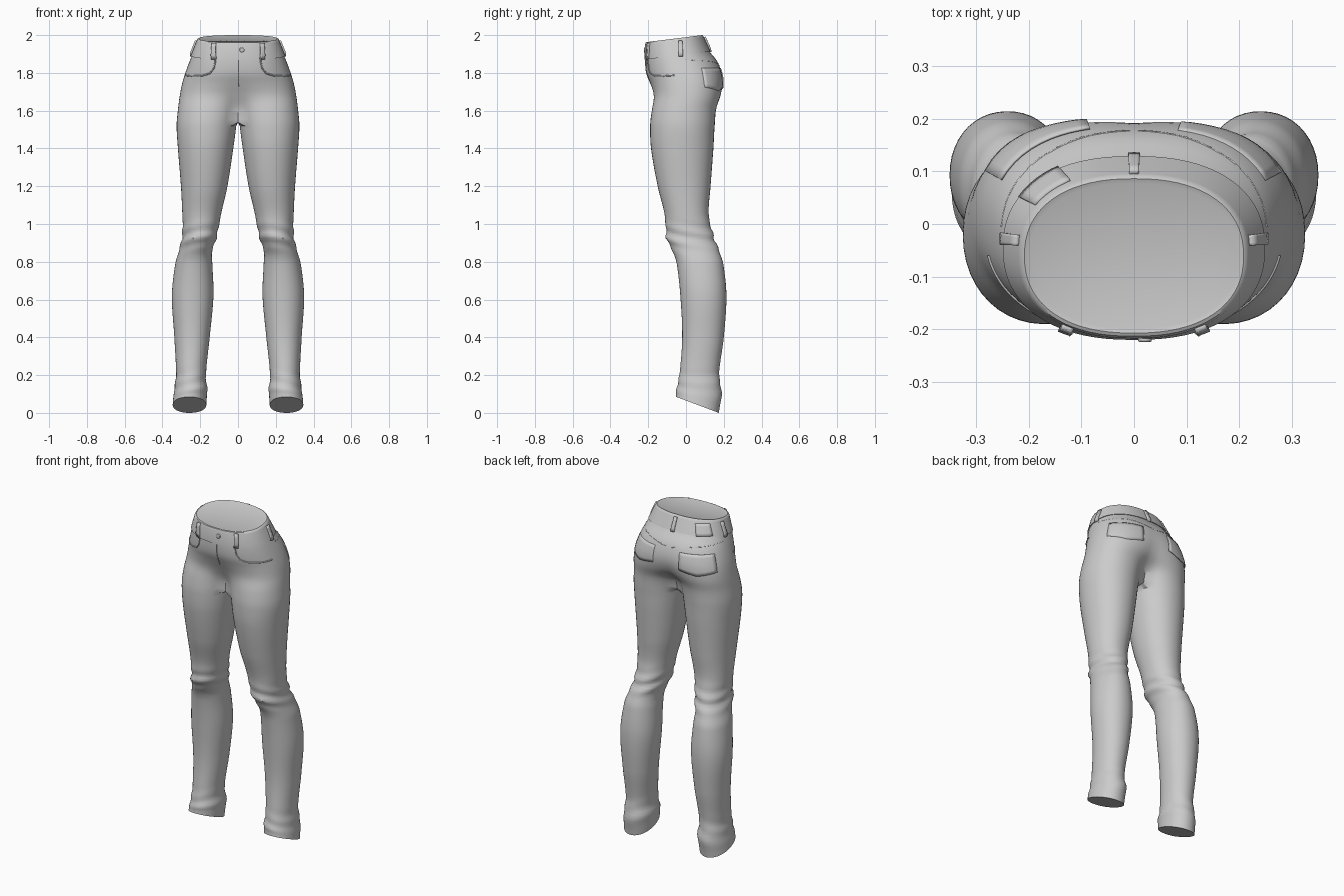
import bpy, bmesh
from math import sin, cos, pi, radians, exp
from mathutils import Vector
from mathutils.bvhtree import BVHTree

if "Cube" in bpy.data.objects:
    bpy.data.objects.remove(bpy.data.objects["Cube"])

M, N = 36, 52            # outer points, total points of a leg ring
ARC = radians(145)       # half-angle of the outer part of a ring


def spow(v, e):
    return (abs(v) ** e) * (1 if v >= 0 else -1)


def ring(s, inner):
    """One cross-section: blends from half a pelvis (k=0) to a full leg (k=1)."""
    zf, zb, xi, xo, yf, yb, k = s
    cx, rx, cy, ry = (xi + xo) / 2, (xo - xi) / 2, (yf + yb) / 2, (yb - yf) / 2
    zm, pts = (zf + zb) / 2, []
    for j in range(N if inner else M + 1):
        if j <= M:
            a = -ARC + 2 * ARC * j / M
        else:
            a = ARC + (2 * pi - 2 * ARC) * (j - M) / (N - M)
        # knee and ankle folds
        f = 1 + .055 * exp(-((zm - .93) / .055) ** 2) * sin(zm * 85 + 2.2 * sin(a) + 1.5 * cos(a))
        f += .03 * exp(-((zm - .15) / .06) ** 2) * sin(zm * 75 + 2 * cos(a))
        x = cx + rx * f * spow(cos(a), .95)
        y = cy + ry * f * spow(sin(a), .95)
        if k < 1:
            if j <= M:
                t = a * (pi / 2) / ARC
                x = k * x + (1 - k) * xo * spow(max(cos(t), 0), .86)
                y = k * y + (1 - k) * (cy + ry * spow(sin(t), .88))
            if j == 0 or j >= M:
                x = 0
        pts.append((x, y, zf + (zb - zf) * (y - yf) / (yb - yf)))
    return pts


def resample(secs, step):
    """Smooth cubic interpolation between the sections, going down."""
    z = [-(s[0] + s[1]) / 2 for s in secs]
    n, out, marks = len(secs), [], []

    def slope(i, c):
        a, b = max(i - 1, 0), min(i + 1, n - 1)
        return (secs[b][c] - secs[a][c]) / (z[b] - z[a])
    for i in range(n - 1):
        h = z[i + 1] - z[i]
        cnt = max(1, round(h / step))
        marks.append(len(out))
        for q in range(cnt):
            t = q / cnt
            out.append([(2*t**3 - 3*t*t + 1) * secs[i][c] + (t**3 - 2*t*t + t) * h * slope(i, c)
                        + (3*t*t - 2*t**3) * secs[i+1][c] + (t**3 - t*t) * h * slope(i+1, c)
                        for c in range(7)])
            if q == 0:
                out[-1] = list(secs[i])
    out.append(list(secs[-1]))
    return out, marks


def finish(obj, angle=40):
    bpy.ops.object.select_all(action='DESELECT')
    obj.select_set(True)
    bpy.context.view_layer.objects.active = obj
    bpy.ops.object.shade_smooth_by_angle(angle=radians(angle))


def loft(name, secs, split, cap):
    """Loft half the garment and mirror it; rings from 'split' on are closed legs."""
    bm = bmesh.new()
    rows = [[bm.verts.new(p) for p in ring(s, i >= split)] for i, s in enumerate(secs)]
    for i in range(len(rows) - 1):
        a, b = rows[i], rows[i + 1]
        cnt = N if i >= split else M
        for j in range(cnt):
            q = (j + 1) % N
            bm.faces.new((a[j], b[j], b[q], a[q]))
    if cap:
        bm.faces.new(rows[-1])
    bmesh.ops.recalc_face_normals(bm, faces=bm.faces)
    me = bpy.data.meshes.new(name)
    bm.to_mesh(me)
    bm.free()
    o = bpy.data.objects.new(name, me)
    bpy.context.collection.objects.link(o)
    m = o.modifiers.new("mirror", 'MIRROR')
    m.use_clip = True
    m.merge_threshold = .0005
    finish(o)
    return o


# seat and legs: z front, z back, x inner, x outer, y front, y back, leg blend
SECTIONS = [
    (1.945, 1.980, 0, .212, -.207, .088, 0),
    (1.870, 1.915, 0, .243, -.214, .124, 0),
    (1.800, 1.850, 0, .270, -.211, .174, .03),
    (1.740, 1.760, 0, .294, -.194, .201, .12),
    (1.680, 1.680, 0, .308, -.182, .194, .35),
    (1.605, 1.605, 0, .318, -.184, .163, .85),
    (1.520, 1.520, .009, .325, -.190, .152, 1),
    (1.40, 1.40, .025, .318, -.185, .145, 1),
    (1.20, 1.20, .056, .302, -.150, .130, 1),
    (1.06, 1.06, .088, .295, -.115, .120, 1),
    (.97, .97, .105, .293, -.106, .135, 1),
    (.91, .91, .120, .300, -.098, .156, 1),
    (.85, .85, .138, .315, -.068, .178, 1),
    (.79, .79, .136, .332, -.049, .197, 1),
    (.62, .62, .130, .350, -.030, .214, 1),
    (.40, .40, .150, .337, -.020, .200, 1),
    (.20, .20, .170, .328, -.035, .175, 1),
    (.13, .11, .163, .338, -.050, .189, 1),
    (.085, .0, .168, .346, -.053, .174, 1),
]
rows, marks = resample(SECTIONS, .016)
body = loft("seat_and_legs", rows, marks[5], True)

# waistband with a closed, rounded top
BAND = [
    (1.872, 1.917, 0, .238, -.208, .117, 0),
    (1.870, 1.915, 0, .249, -.220, .129, 0),
    (1.950, 1.987, 0, .219, -.217, .096, 0),
    (1.960, 1.997, 0, .214, -.213, .091, 0),
    (1.963, 2.000, 0, .208, -.207, .086, 0),
    (1.960, 1.996, 0, .198, -.198, .077, 0),
]
band = loft("waistband", BAND, 99, True)

dg = bpy.context.evaluated_depsgraph_get()
dg.update()
trees = [BVHTree.FromObject(o, dg) for o in (body, band)]


def on_surface(phi, z, lift=0):
    """Point on the outside at angle phi (0 = front, 90 = +x), height z."""
    d = Vector((sin(radians(phi)), -cos(radians(phi)), 0))
    o = Vector((0, -.05, z)) + d
    hits = [t.ray_cast(o, -d) for t in trees]
    best = min((h for h in hits if h[0] is not None), key=lambda h: h[3])
    return best[0] + d * lift


def patch(name, p0, p1, z0, z1, thick, nu=4, nv=4, point=0):
    """Raised cloth patch following the surface; 'point' lowers its bottom middle."""
    bm = bmesh.new()
    g = []
    for i in range(nu + 1):
        u = i / nu
        low = z0 - point * (1 - abs(2 * u - 1))
        g.append([bm.verts.new(on_surface(p0 + (p1 - p0) * u, low + (z1 - low) * j / nv, thick))
                  for j in range(nv + 1)])
    for i in range(nu):
        for j in range(nv):
            bm.faces.new((g[i][j], g[i+1][j], g[i+1][j+1], g[i][j+1]))
    me = bpy.data.meshes.new(name)
    bm.to_mesh(me)
    bm.free()
    o = bpy.data.objects.new(name, me)
    bpy.context.collection.objects.link(o)
    s = o.modifiers.new("thickness", 'SOLIDIFY')
    s.thickness = thick + .003
    s.offset = -1
    finish(o)


def seam(name, pts, r, lift=0):
    """Thin rounded seam through (phi, z) points laid on the surface."""
    path = []
    for (a, za), (b, zb) in zip(pts, pts[1:]):
        path += [on_surface(a + (b - a) * t / 5, za + (zb - za) * t / 5, lift) for t in range(5)]
    path.append(on_surface(*pts[-1], lift))
    cu = bpy.data.curves.new(name, 'CURVE')
    cu.dimensions = '3D'
    cu.bevel_depth, cu.bevel_resolution = r, 1
    sp = cu.splines.new('POLY')
    sp.points.add(len(path) - 1)
    for p, c in zip(sp.points, path):
        p.co = (*c, 1)
    bpy.context.collection.objects.link(bpy.data.objects.new(name, cu))


# belt loops
for n, (phi, w, z0, z1) in enumerate([(40, 3.2, 1.872, 1.958), (-40, 3.2, 1.872, 1.958),
                                      (95, 2.6, 1.888, 1.972), (-95, 2.6, 1.888, 1.972),
                                      (180, 3.4, 1.912, 1.992)]):
    patch(f"belt_loop_{n}", phi - w, phi + w, z0, z1, .010)
# blank patch on the back of the waistband
patch("waist_patch", -138, -115, 1.913, 1.978, .006, 6)

for n, s in (("right", 1), ("left", -1)):
    # curved front pocket edge, back pocket and yoke seam
    seam(f"front_pocket_edge_{n}", [(s * 38, 1.872), (s * 41, 1.825), (s * 47, 1.798),
                                    (s * 58, 1.785), (s * 75, 1.783), (s * 88, 1.787)], .004)
    patch(f"back_pocket_{n}", s * 118, s * 160, 1.725, 1.825, .002, 10, 6, .02)
    seam(f"yoke_seam_{n}", [(s * 100, 1.87), (s * 140, 1.86), (s * 178, 1.835)], .0025, -.001)

# fly seam and button
seam("fly_seam", [(1, 1.868), (1, 1.80), (1, 1.73)], .003)
bpy.ops.mesh.primitive_cylinder_add(vertices=20, radius=.013, depth=.012,
                                    location=on_surface(7, 1.922), rotation=(pi / 2, 0, 0))
button = bpy.context.object
button.name = "button"
b = button.modifiers.new("round", 'BEVEL')
b.width, b.segments = .003, 2
finish(button)
